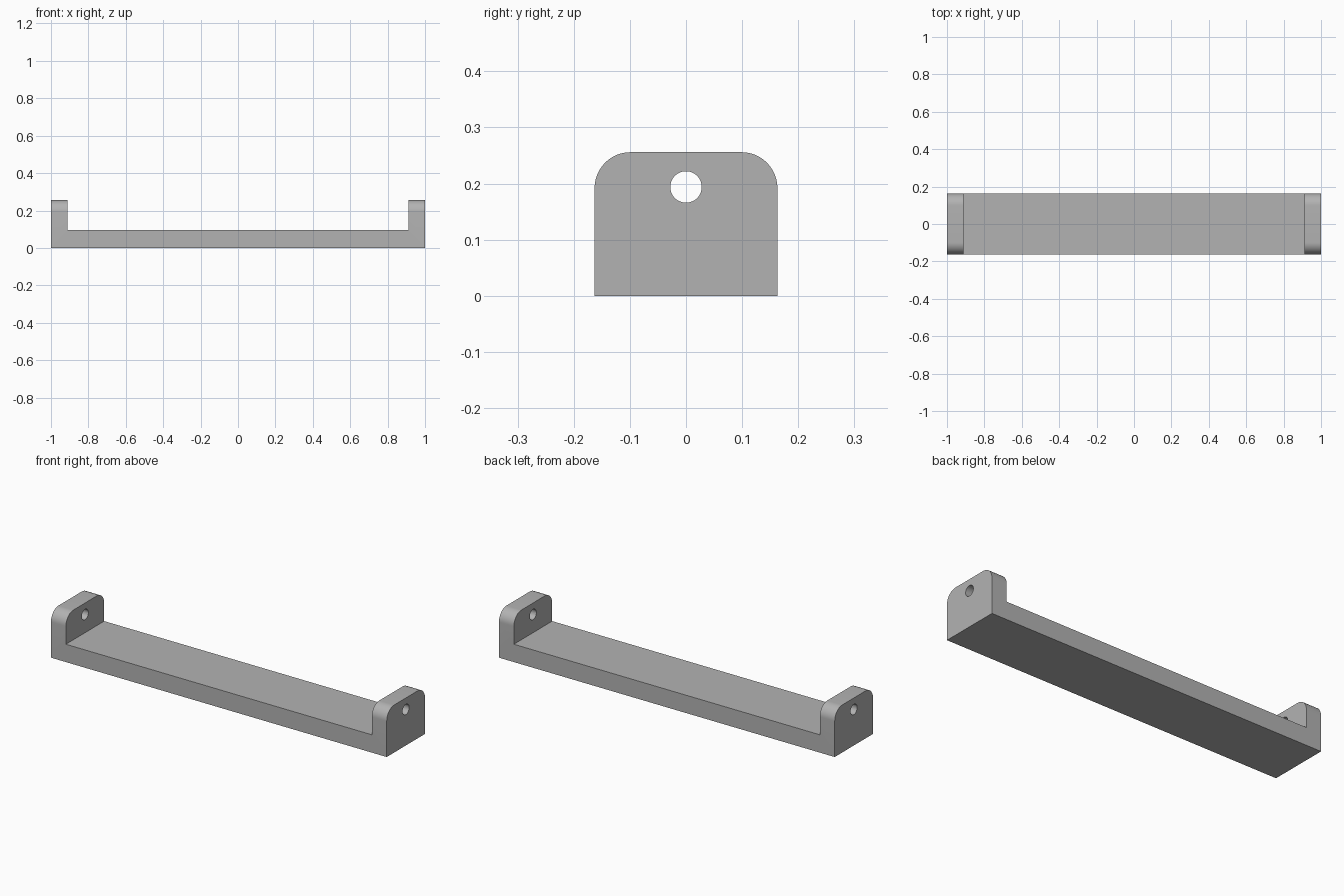
import bpy
import bmesh
from math import radians
from mathutils import Matrix

HALF_LENGTH, HALF_DEPTH, HEIGHT = 1.0, 0.163, 0.256
BAR_HEIGHT, LUG_THICKNESS = 0.096, 0.089
CORNER_RADIUS = 0.064
HOLE_RADIUS, HOLE_Z = 0.028, 0.194

cube = bpy.data.objects.get("Cube")
if cube:
    bpy.data.objects.remove(cube, do_unlink=True)

# Plain grey finish
grey = bpy.data.materials.new("plain_grey")
grey.use_nodes = True
colour = (0.45, 0.45, 0.45, 1)
grey.diffuse_color = colour
grey.node_tree.nodes["Principled BSDF"].inputs["Base Color"].default_value = colour


def make_object(name, bm):
    bmesh.ops.recalc_face_normals(bm, faces=bm.faces)
    mesh = bpy.data.meshes.new(name)
    bm.to_mesh(mesh)
    bm.free()
    mesh.materials.append(grey)
    obj = bpy.data.objects.new(name, mesh)
    bpy.context.collection.objects.link(obj)
    return obj


# Bracket: channel profile extruded from front to back
inner = HALF_LENGTH - LUG_THICKNESS
half = [(HALF_LENGTH, 0), (HALF_LENGTH, HEIGHT), (inner, HEIGHT), (inner, BAR_HEIGHT)]
profile = half + [(-x, z) for x, z in reversed(half)]
bm = bmesh.new()
face = bm.faces.new([bm.verts.new((x, -HALF_DEPTH, z)) for x, z in profile])
extruded = bmesh.ops.extrude_face_region(bm, geom=[face], use_keep_orig=True)["geom"]
bmesh.ops.translate(bm, vec=(0, 2 * HALF_DEPTH, 0),
                    verts=[v for v in extruded if isinstance(v, bmesh.types.BMVert)])
bmesh.ops.recalc_face_normals(bm, faces=bm.faces)

# Rounded top corners of both lugs
corners = [e for e in bm.edges
           if all(v.co.z > HEIGHT - 0.001 for v in e.verts)
           and abs(e.verts[0].co.y - e.verts[1].co.y) < 0.001]
bmesh.ops.bevel(bm, geom=corners, offset=CORNER_RADIUS, offset_type='OFFSET',
                segments=12, profile=0.5, affect='EDGES')
bracket = make_object("mounting_bracket", bm)

# Screw holes through both lugs
bm = bmesh.new()
bmesh.ops.create_cone(bm, cap_ends=True, segments=48, radius1=HOLE_RADIUS,
                      radius2=HOLE_RADIUS, depth=2.4 * HALF_LENGTH,
                      matrix=Matrix.Translation((0, 0, HOLE_Z)) @ Matrix.Rotation(radians(90), 4, 'Y'))
cutter = make_object("hole_cutter", bm)
cutter.hide_render = True

holes = bracket.modifiers.new("screw_holes", 'BOOLEAN')
holes.operation = 'DIFFERENCE'
holes.solver = 'EXACT'
holes.object = cutter

bpy.ops.object.select_all(action='DESELECT')
bracket.select_set(True)
bpy.context.view_layer.objects.active = bracket
bpy.ops.object.modifier_apply(modifier=holes.name)
bpy.data.objects.remove(cutter, do_unlink=True)
bpy.ops.object.shade_smooth_by_angle(angle=radians(30))
